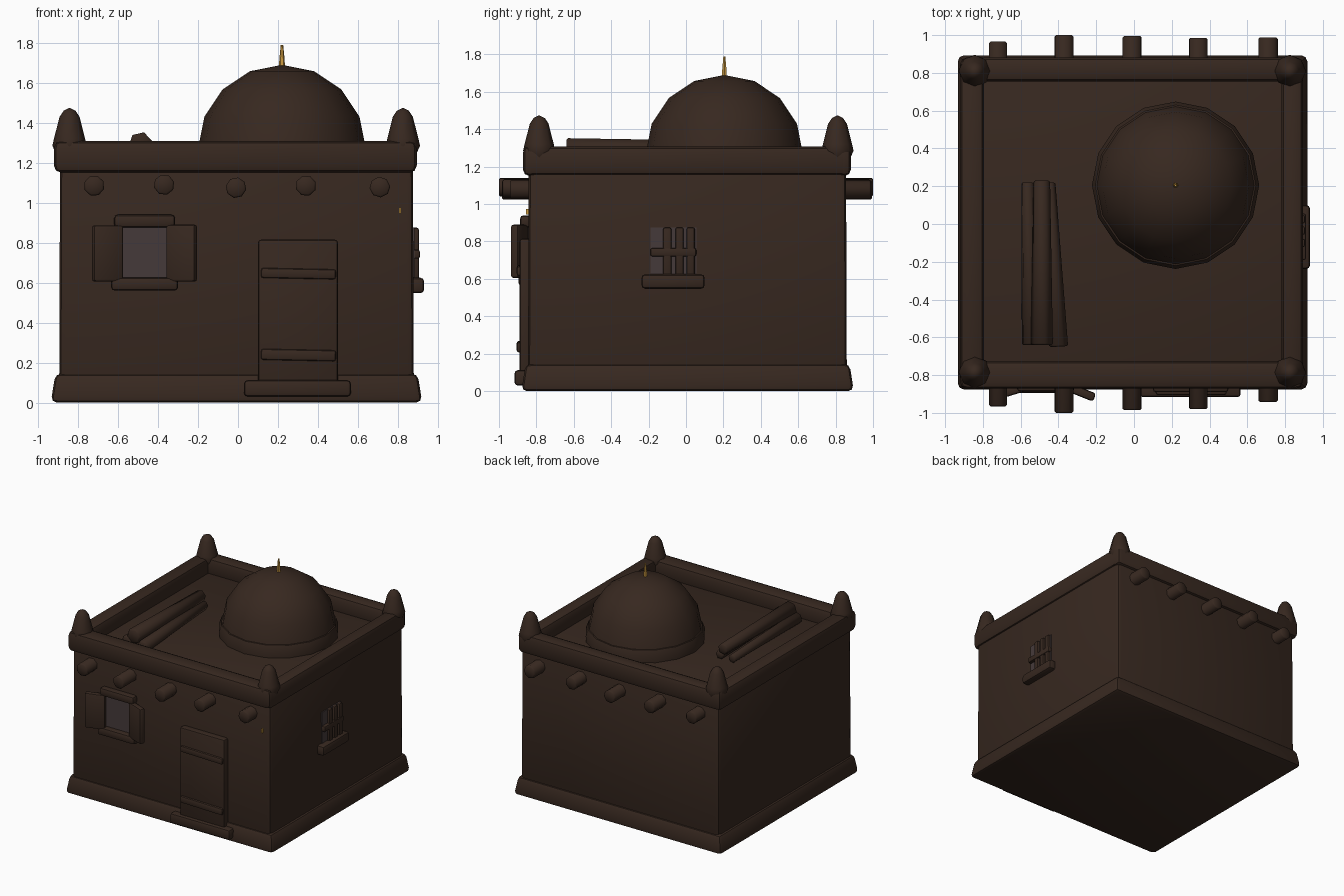
import bpy, bmesh, math
from mathutils import Matrix

if "Cube" in bpy.data.objects:
    bpy.data.objects.remove(bpy.data.objects["Cube"])


def material(name, rgb):
    m = bpy.data.materials.new(name)
    m.diffuse_color = (*rgb, 1)
    m.use_nodes = True
    m.node_tree.nodes["Principled BSDF"].inputs["Base Color"].default_value = m.diffuse_color
    return m


CLAY = material("dark_clay", (0.038, 0.021, 0.014))
PANE = material("dull_pane", (0.06, 0.042, 0.042))
GOLD = material("gold", (0.6, 0.32, 0.05))


def finish(bm, name, mat, angle=35):
    bmesh.ops.recalc_face_normals(bm, faces=bm.faces)
    me = bpy.data.meshes.new(name)
    bm.to_mesh(me)
    bm.free()
    ob = bpy.data.objects.new(name, me)
    bpy.context.collection.objects.link(ob)
    me.materials.append(mat)
    bpy.ops.object.select_all(action='DESELECT')
    ob.select_set(True)
    bpy.context.view_layer.objects.active = ob
    bpy.ops.object.shade_smooth_by_angle(angle=math.radians(angle))
    return ob


def box(name, x, y, z, bevel=0.0, mat=CLAY, taper=1.0, turn=0.0, tilt=0.0):
    """Rounded box from (min, max) ranges; taper scales the top, turn is about z."""
    bm = bmesh.new()
    bmesh.ops.create_cube(bm, size=1)
    for v in bm.verts:
        k = taper if v.co.z > 0 else 1
        v.co.x *= (x[1] - x[0]) * k
        v.co.y *= (y[1] - y[0]) * k
        v.co.z *= z[1] - z[0]
    if bevel:
        bmesh.ops.bevel(bm, geom=bm.edges[:], offset=bevel, segments=2,
                        profile=0.5, affect='EDGES')
    mid = [(a + b) / 2 for a, b in (x, y, z)]
    bm.transform(Matrix.Translation(mid) @ Matrix.Rotation(turn, 4, 'Z')
                 @ Matrix.Rotation(tilt, 4, 'Y'))
    return finish(bm, name, mat)


def lathe(name, profile, center, sides, mat=CLAY, angle=50):
    """Revolve (radius, z) points about the vertical through center."""
    bm = bmesh.new()
    rings = []
    for r, z in profile:
        rings.append([bm.verts.new((center[0] + r * math.cos(2 * math.pi * i / sides),
                                    center[1] + r * math.sin(2 * math.pi * i / sides), z))
                      for i in range(sides)])
    for a, b in zip(rings, rings[1:]):
        for i in range(sides):
            j = (i + 1) % sides
            bm.faces.new((a[i], a[j], b[j], b[i]))
    bm.faces.new(rings[0])
    bm.faces.new(rings[-1])
    bmesh.ops.remove_doubles(bm, verts=bm.verts, dist=0.0002)
    return finish(bm, name, mat, angle)


def log(name, x, z, y0, y1, r0, r1, spin, yaw=0.0, sides=8):
    """Beam lying along y."""
    bm = bmesh.new()
    bmesh.ops.create_cone(bm, cap_ends=True, segments=sides, radius1=r0, radius2=r1,
                          depth=y1 - y0)
    caps = [e for e in bm.edges if abs(e.verts[0].co.z - e.verts[1].co.z) < 1e-4]
    bmesh.ops.bevel(bm, geom=caps, offset=0.008, segments=1, affect='EDGES')
    bm.transform(Matrix.Translation((x, (y0 + y1) / 2, z)) @ Matrix.Rotation(yaw, 4, 'Z')
                 @ Matrix.Rotation(-math.pi / 2, 4, 'X') @ Matrix.Rotation(spin, 4, 'Z'))
    return finish(bm, name, CLAY, 50)


# main walls, roof deck and plinth
box("walls", (-0.895, 0.88), (-0.845, 0.86), (0.02, 1.19), 0.03, taper=0.995)
box("plinth", (-0.937, 0.922), (-0.88, 0.897), (0, 0.145), 0.03, taper=0.975)

# parapet rails around the roof
for side, y in (("front", (-0.872, -0.725)), ("back", (0.755, 0.882))):
    box(f"parapet_{side}", (-0.92, 0.893), y, (1.15, 1.31), 0.035)
for side, x in (("left", (-0.922, -0.795)), ("right", (0.78, 0.895))):
    box(f"parapet_{side}", x, (-0.86, 0.87), (1.152, 1.308), 0.035)

# corner pinnacles
for x in (-0.843, 0.825):
    for y in (-0.785, 0.81):
        lathe("corner_pinnacle",
              [(0.07, 1.25), (0.086, 1.285), (0.078, 1.32), (0.05, 1.43),
               (0.03, 1.46), (0.0, 1.475)], (x, y), 8)

# dome with base ring and spike
DOME = (0.22, 0.205)
lathe("dome_base", [(0.44, 1.17), (0.443, 1.235), (0.425, 1.285), (0.40, 1.29)], DOME, 16)
lathe("dome", [(0.42 * math.cos(a), 1.27 + 0.42 * math.sin(a))
               for a in (math.radians(22.5 * i) for i in range(5))], DOME, 16)
lathe("dome_spike", [(0.016, 1.66), (0.013, 1.72), (0.006, 1.79)], DOME, 6, GOLD)

# roof beams sticking out at front and back
for x, z, y0, y1, spin in ((-0.72, 1.085, -0.965, 0.965, 0.35),
                           (-0.37, 1.09, -1.0, 1.0, 0.5),
                           (-0.01, 1.075, -0.985, 0.995, 0.2),
                           (0.34, 1.085, -0.98, 0.985, 0.45),
                           (0.71, 1.078, -0.942, 0.988, 0.7)):
    log("roof_beam", x, z, y0, y1, 0.052, 0.052, spin)

# stack of poles lying on the roof
log("roof_pole_left", -0.555, 1.235, -0.64, 0.22, 0.05, 0.035, 0.2, 0.02, 6)
log("roof_pole_right", -0.425, 1.235, -0.65, 0.22, 0.05, 0.035, 0.5, 0.06, 6)
log("roof_pole_top", -0.488, 1.295, -0.64, 0.23, 0.06, 0.045, 0.3, 0.0, 6)

# door, battens and step
box("door", (0.10, 0.50), (-0.89, -0.82), (0.10, 0.815), 0.015)
box("door_batten", (0.115, 0.49), (-0.905, -0.86), (0.21, 0.265), 0.012, tilt=0.02)
box("door_batten", (0.115, 0.49), (-0.905, -0.86), (0.62, 0.67), 0.012, tilt=0.02)
box("doorstep", (0.03, 0.565), (-0.917, -0.82), (0.03, 0.112), 0.018)

# front window with lintel, sill and open shutters
box("front_pane", (-0.59, -0.34), (-0.85, -0.82), (0.61, 0.89), mat=PANE)
box("front_lintel", (-0.62, -0.315), (-0.887, -0.82), (0.875, 0.94), 0.018)
box("front_sill", (-0.635, -0.30), (-0.895, -0.82), (0.56, 0.625), 0.018)
box("left_shutter", (-0.732, -0.575), (-0.908, -0.862), (0.605, 0.887), 0.014, turn=0.3)
box("right_shutter", (-0.36, -0.203), (-0.913, -0.867), (0.605, 0.89), 0.014, turn=-0.38)

# right window with bars and sill
box("side_pane", (0.85, 0.884), (-0.19, 0.055), (0.61, 0.875), mat=PANE)
for y in (-0.1, -0.035, 0.025):
    box("window_bar", (0.865, 0.905), (y - 0.022, y + 0.022), (0.61, 0.875), 0.01)
box("window_crossbar", (0.865, 0.91), (-0.19, 0.055), (0.72, 0.765), 0.01)
box("side_sill", (0.85, 0.932), (-0.238, 0.10), (0.547, 0.625), 0.02)

# small gold wall peg
box("wall_peg", (0.806, 0.816), (-0.856, -0.83), (0.945, 0.975), mat=GOLD)
